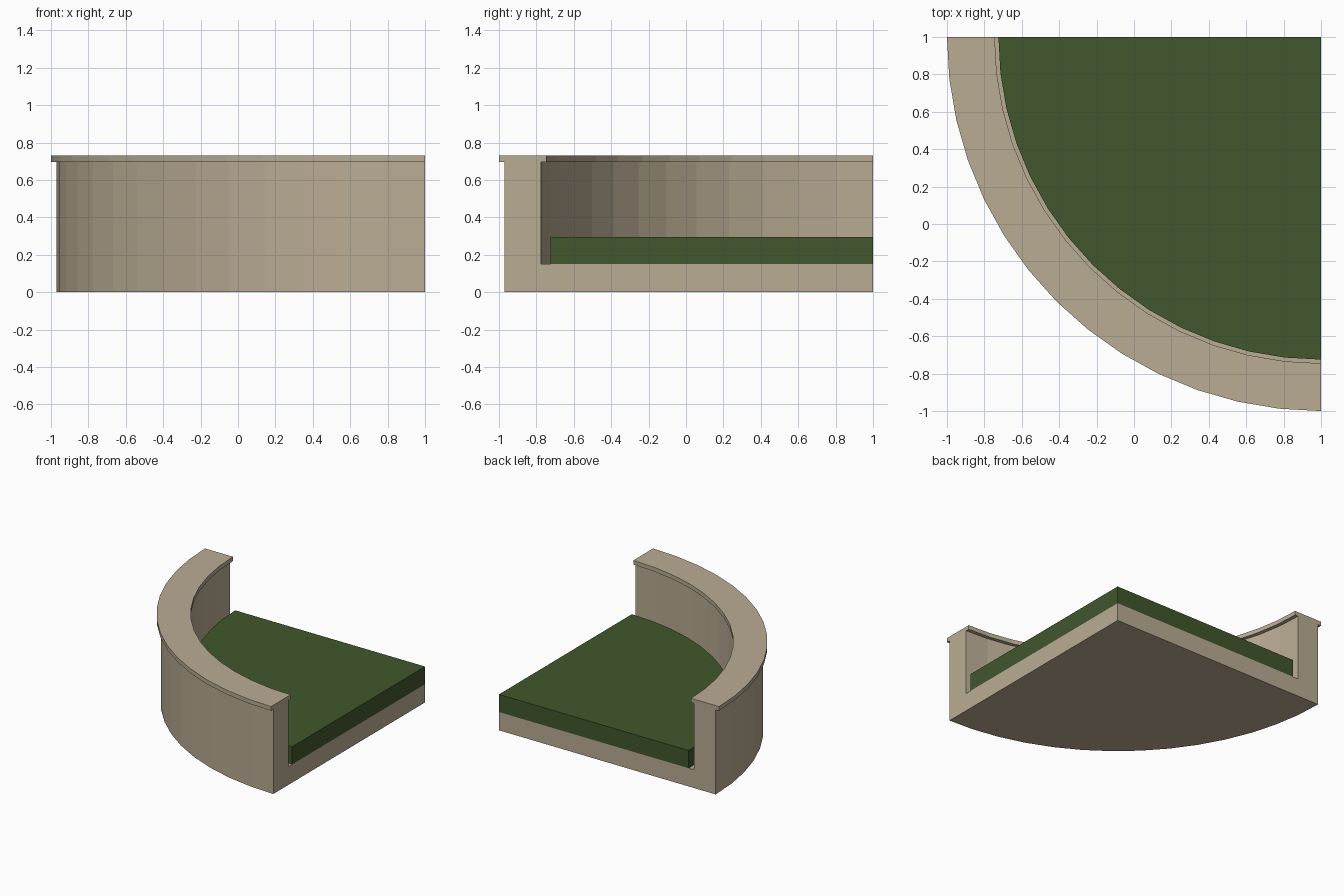
import bpy
import bmesh
import math

SEGMENTS = 14
CORNER = (1.0, 1.0)  # sweep axis at the back left corner

default = bpy.data.objects.get("Cube")
if default:
    bpy.data.objects.remove(default, do_unlink=True)


def make_material(name, rgb):
    mat = bpy.data.materials.new(name)
    mat.use_nodes = True
    mat.diffuse_color = (*rgb, 1)
    bsdf = mat.node_tree.nodes["Principled BSDF"]
    bsdf.inputs["Base Color"].default_value = (*rgb, 1)
    bsdf.inputs["Roughness"].default_value = 0.9
    return mat


def quarter_sweep(name, profile, mat):
    """Sweep a closed (radius, height) profile a quarter turn and cap both ends."""
    bm = bmesh.new()
    axis = {z: bm.verts.new((*CORNER, z)) for r, z in profile if r == 0}
    rings = []
    for i in range(SEGMENTS + 1):
        a = math.pi + math.pi / 2 * i / SEGMENTS
        rings.append([
            axis[z] if r == 0 else bm.verts.new(
                (CORNER[0] + r * math.cos(a), CORNER[1] + r * math.sin(a), z))
            for r, z in profile])
    n = len(profile)
    for a, b in zip(rings, rings[1:]):
        for j in range(n):
            k = (j + 1) % n
            corners = list(dict.fromkeys([a[j], b[j], b[k], a[k]]))
            if len(corners) > 2:
                bm.faces.new(corners)
    bm.faces.new(rings[0])
    bm.faces.new(rings[-1][::-1])
    bmesh.ops.recalc_face_normals(bm, faces=bm.faces)
    mesh = bpy.data.meshes.new(name)
    bm.to_mesh(mesh)
    bm.free()
    mesh.materials.append(mat)
    obj = bpy.data.objects.new(name, mesh)
    bpy.context.collection.objects.link(obj)
    return obj


stone = make_material("tan_stone", (0.491, 0.413, 0.296))
grass = make_material("dark_green_grass", (0.053, 0.095, 0.026))

# Floor slab, curved wall and overhanging coping in one profile
quarter_sweep("planter_wall", [
    (0, 0), (1.97, 0), (1.97, 0.695), (2, 0.695), (2, 0.73),
    (1.745, 0.73), (1.745, 0.695), (1.775, 0.695), (1.775, 0.15), (0, 0.15),
], stone)

# Grass bed with a narrow gap to the wall
quarter_sweep("grass_bed", [
    (0, 0.15), (1.725, 0.15), (1.725, 0.295), (0, 0.295),
], grass)
